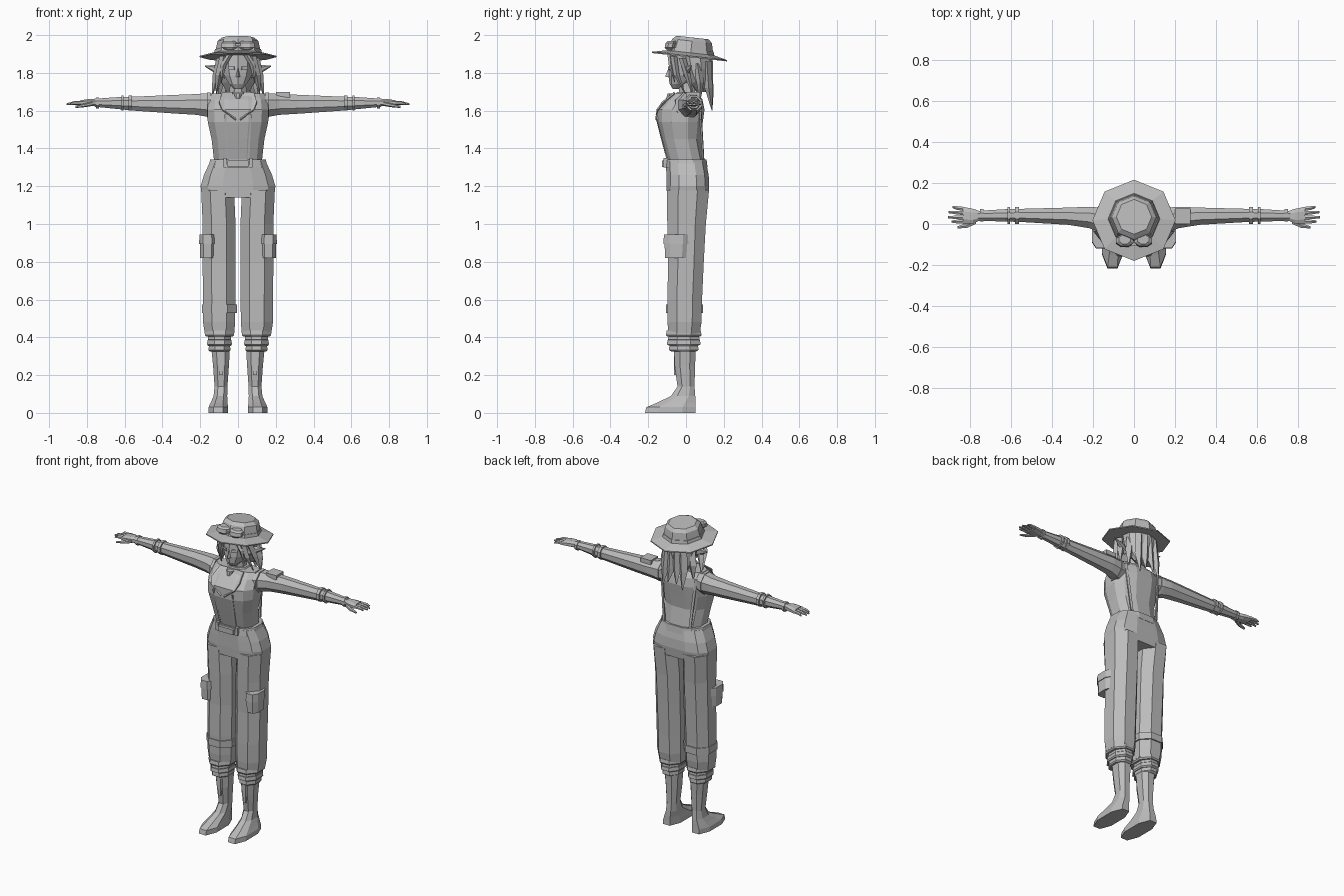
import bpy, bmesh, math

grey = bpy.data.materials.new("plain_grey")
grey.diffuse_color = (0.5, 0.5, 0.5, 1)


def finish(name, bm, mirror=False):
    bmesh.ops.recalc_face_normals(bm, faces=bm.faces[:])
    me = bpy.data.meshes.new(name)
    bm.to_mesh(me)
    bm.free()
    me.materials.append(grey)
    ob = bpy.data.objects.new(name, me)
    bpy.context.collection.objects.link(ob)
    if mirror:
        mod = ob.modifiers.new("mirror", 'MIRROR')
        mod.use_mirror_merge = False
    return ob


def loft(name, rings, n=8, axis='z', phase=0.5, p=1.0, mirror=False, shear=0.0):
    """Skin rings (position, centre u, centre v, radius u, radius v) along an axis."""
    prof = []
    for i in range(n):
        a = (i + phase) * 2 * math.pi / n
        prof.append([math.copysign(abs(t) ** p, t) for t in (math.cos(a), math.sin(a))])
    mu, mv = (max(abs(q[k]) for q in prof) for k in (0, 1))
    bm = bmesh.new()
    rows = []
    for w, cu, cv, ru, rv in rings:
        row = []
        for a, b in prof:
            u, v = cu + ru * a / mu, cv + rv * b / mv
            co = (u, v, w + shear * v) if axis == 'z' else (w, u, v)
            row.append(bm.verts.new(co))
        rows.append(row)
    for r, s in zip(rows, rows[1:]):
        for i in range(n):
            j = (i + 1) % n
            bm.faces.new((r[i], r[j], s[j], s[i]))
    bm.faces.new(rows[0])
    bm.faces.new(rows[-1])
    return finish(name, bm, mirror)


def box(name, x0, x1, y0, y1, z0, z1, mirror=False):
    c = ((x0 + x1) / 2, (y0 + y1) / 2, (x1 - x0) / 2, (y1 - y0) / 2)
    return loft(name, [(z0, *c), (z1, *c)], 4, mirror=mirror)


def plate(name, pts, thick=0.008, mirror=True):
    bm = bmesh.new()
    bm.faces.new([bm.verts.new(q) for q in pts])
    ob = finish(name, bm, mirror)
    mod = ob.modifiers.new("thickness", 'SOLIDIFY')
    mod.thickness, mod.offset = thick, 0
    return ob


# Hat: tilted octagonal brim and crown
loft("hat", [(1.885, 0, .018, .203, .198), (1.892, 0, .018, .203, .198),
             (1.91, 0, .025, .122, .12), (1.972, 0, .032, .108, .105),
             (1.991, 0, .035, .086, .085)], phase=0, shear=-0.11)
loft("hat_band", [(1.908, 0, .025, .127, .125), (1.928, 0, .026, .122, .12)],
     phase=0, shear=-0.11)

# Goggles on the hat
loft("goggle_lens", [(1.925, .045, -.085, .026, .022), (1.935, .045, -.085, .042, .028),
                     (1.958, .045, -.08, .042, .028), (1.968, .045, -.075, .028, .022)],
     mirror=True)
box("goggle_bridge", -.012, .012, -.108, -.07, 1.943, 1.955)

# Head, nose, ears and neck
loft("head", [(1.715, 0, -.05, .02, .02), (1.742, 0, -.035, .048, .052),
              (1.785, 0, -.008, .072, .085), (1.84, 0, .005, .082, .095),
              (1.9, 0, .01, .085, .095)], 10)
loft("nose", [(1.778, 0, -.09, .012, .018), (1.785, 0, -.09, .01, .019),
              (1.825, 0, -.085, .004, .008)], 4, phase=0)
loft("ear", [(.07, .0, 1.80, .014, .03), (.115, .01, 1.818, .011, .024),
             (.175, .03, 1.836, .002, .003)], 6, 'x', mirror=True)
loft("neck", [(1.66, 0, .01, .05, .045), (1.76, 0, .0, .04, .04)])
plate("eye", [(.018, -.094, 1.815), (.052, -.078, 1.82), (.05, -.078, 1.835),
              (.02, -.092, 1.833)], .006)

# Hair: back mass and tapered locks
loft("hair_back", [(1.70, 0, .085, .06, .03), (1.75, 0, .07, .088, .055),
                   (1.82, 0, .055, .098, .085), (1.9, 0, .045, .102, .095)], 10)
locks = [  # root x y z, middle x y z, tip x y z, width
    (.075, -.065, 1.89, .098, -.05, 1.79, .115, -.005, 1.69, .022),
    (.09, -.02, 1.88, .112, .01, 1.78, .135, .035, 1.685, .024),
    (.045, -.085, 1.895, .078, -.08, 1.84, .088, -.06, 1.75, .016),
    (.08, .06, 1.85, .1, .075, 1.75, .105, .075, 1.655, .028),
    (.055, .11, 1.86, .065, .12, 1.72, .07, .138, 1.6, .03),
    (.015, .12, 1.86, .02, .125, 1.72, .03, .142, 1.63, .028)]
for i, (ax, ay, az, mx, my, mz, tx, ty, tz, w) in enumerate(locks):
    loft(f"hair_lock_{i + 1}", [(az, ax, ay, w, w * .8), (mz, mx, my, w, w * .7),
                                (tz, tx, ty, .002, .002)], 4, phase=0, mirror=True)

# Torso with collar, lapels and vest trims
loft("torso", [(1.33, 0, .0, .126, .1), (1.45, 0, -.027, .14, .105),
               (1.54, 0, -.033, .16, .122), (1.605, 0, -.028, .162, .126),
               (1.66, 0, -.008, .155, .095), (1.692, 0, .0, .138, .06)], 12, p=.8)
loft("collar", [(1.675, 0, .005, .075, .065), (1.7, 0, .008, .06, .055)])
plate("lapel", [(.03, -.062, 1.697), (.085, -.062, 1.694), (.1, -.125, 1.645),
                (.085, -.152, 1.605), (.012, -.16, 1.55)])
plate("vest_front_trim", [(.062, -.157, 1.58), (.072, -.157, 1.58),
                          (.06, -.1, 1.345), (.05, -.1, 1.345)])
plate("vest_back_trim", [(.115, .075, 1.66), (.13, .07, 1.66),
                         (.1, .09, 1.345), (.085, .093, 1.345)])
loft("neck_clasp", [(1.665, 0, -.085, .012, .02), (1.69, 0, -.078, .022, .02)])

# Belt and buckle
loft("belt", [(1.298, 0, .0, .158, .114), (1.342, 0, .0, .147, .109)], 12, p=.8)
box("buckle", -.055, .055, -.128, -.09, 1.302, 1.335)
box("belt_loop", .06, .078, -.118, -.08, 1.298, 1.35, True)

# Trousers: hips and legs
loft("hips", [(1.14, 0, .008, .19, .108), (1.2, 0, .01, .198, .113),
              (1.26, 0, .008, .18, .112), (1.33, 0, .0, .148, .106)], 12, p=.68)
loft("trouser_leg", [(.42, .098, -.01, .078, .083), (.48, .1, -.008, .085, .09),
                     (.6, .1, -.007, .086, .092), (.8, .1, .0, .087, .094),
                     (1.0, .1, .003, .087, .102), (1.18, .108, .01, .087, .112)],
     p=.9, mirror=True)

# Rolled cuffs
for i, (z0, z1, r) in enumerate([(.325, .36, .058), (.355, .385, .066),
                                 (.38, .41, .062), (.405, .435, .078)]):
    loft(f"cuff_{i + 1}", [(z0, .098, -.012, r * .92, r * 1.2 * .95),
                           (z0 + .008, .098, -.012, r, min(r * 1.35, .094)),
                           (z1, .098, -.012, r * .96, min(r * 1.3, .09))], mirror=True)

# Thigh pockets and knee strap on one side
loft("pocket", [(.82, .162, -.052, .038, .058), (.9, .162, -.052, .04, .062)],
     p=.7, mirror=True)
loft("pocket_flap", [(.895, .162, -.052, .044, .067), (.945, .162, -.052, .042, .065)],
     p=.7, mirror=True)
loft("knee_strap", [(.53, -.098, -.007, .092, .098), (.575, -.098, -.007, .092, .098)], p=.9)

# Boots
loft("boot", [(0, .105, -.083, .052, .134), (.03, .104, -.08, .052, .13),
              (.055, .1, -.05, .044, .1), (.09, .093, -.015, .036, .064),
              (.14, .09, .0, .034, .045), (.25, .09, -.006, .042, .054),
              (.34, .092, -.006, .049, .058)], p=.85, mirror=True)
box("boot_lacing", .08, .1, -.064, -.03, .2, .32, True)

# Sleeves and arm bands
loft("sleeve", [(.11, .01, 1.628, .062, .06), (.165, .02, 1.63, .06, .062),
                (.22, .032, 1.633, .052, .055), (.32, .038, 1.634, .042, .05),
                (.55, .042, 1.637, .032, .037), (.63, .042, 1.64, .03, .032),
                (.76, .04, 1.642, .024, .021)], axis='x', mirror=True)
loft("arm_hole_trim", [(.145, .012, 1.63, .07, .066), (.165, .015, 1.63, .07, .066)],
     axis='x', mirror=True)
for i, (x, w) in enumerate([(.56, .02), (.605, .012), (.735, .016)]):
    r = .042 if x < .7 else .03
    loft(f"arm_band_{i + 1}", [(x, .042, 1.64, r, r * .95), (x + w, .042, 1.64, r, r * .95)],
         axis='x', mirror=True)
box("shoulder_pouch", .2, .275, .0, .075, 1.67, 1.698)

# Hands with fingers and thumb
loft("palm", [(.75, .04, 1.642, .022, .018), (.785, .038, 1.643, .036, .019),
              (.835, .042, 1.641, .042, .014)], axis='x', p=.8, mirror=True)
for i, (y0, y1, tip) in enumerate([(.012, .012, .89), (.032, .033, .907),
                                   (.053, .058, .905), (.073, .083, .885)]):
    loft(f"finger_{i + 1}", [(.825, y0, 1.641, .01, .011), (.865, (y0 + y1) / 2, 1.641, .009, .01),
                             (tip, y1, 1.634, .005, .005)], 6, 'x', mirror=True)
loft("thumb", [(.77, .015, 1.637, .014, .012), (.815, -.008, 1.628, .011, .01),
               (.86, -.016, 1.62, .006, .006)], 6, 'x', mirror=True)
